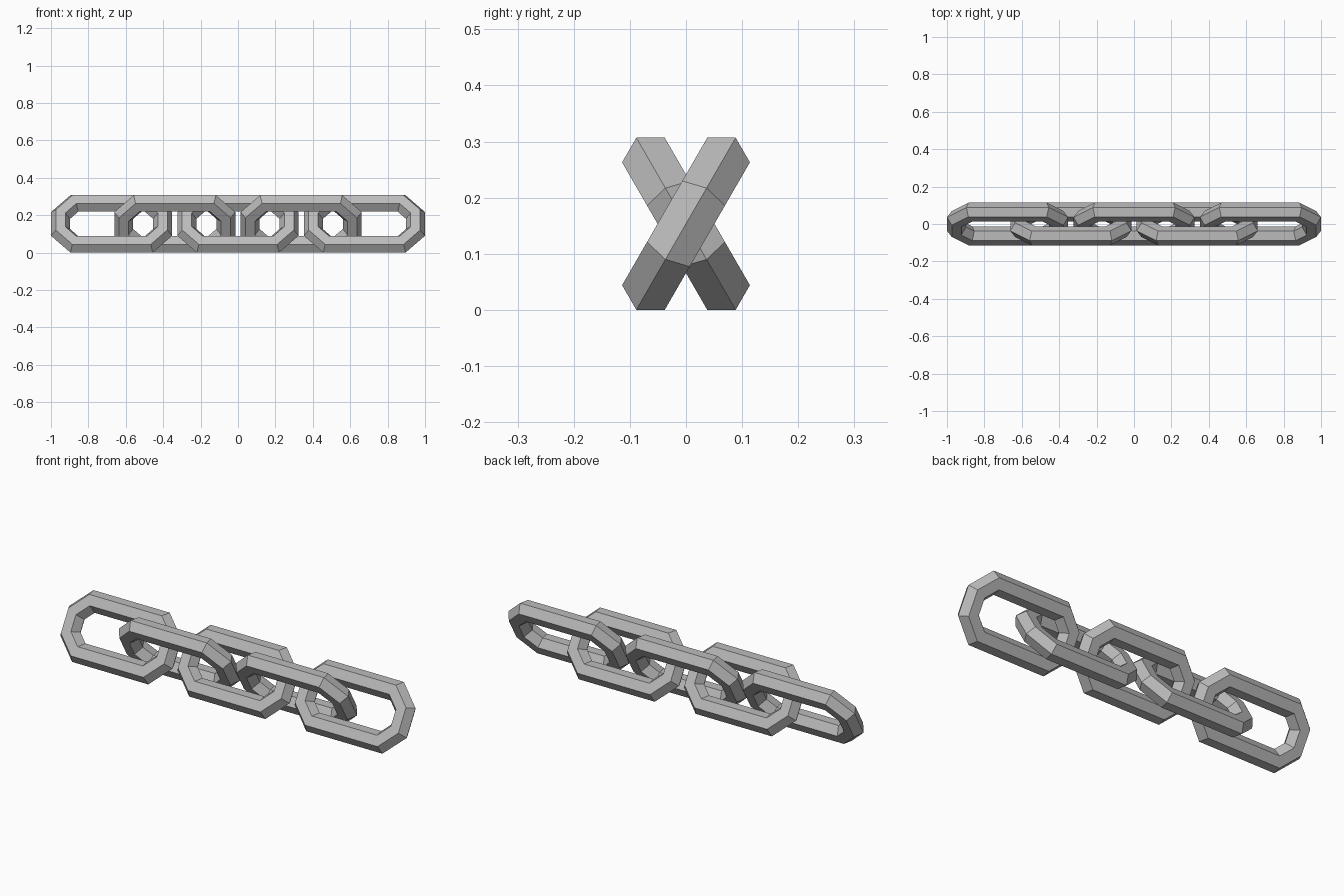
import bpy, bmesh
from math import sin, cos, pi, radians

cube = bpy.data.objects.get("Cube")
if cube:
    bpy.data.objects.remove(cube, do_unlink=True)

BEND = 0.1264      # centre line radius of the rounded ends
BAR = 0.0507       # radius of the six-sided bar
STRAIGHT = 0.1465  # half length of the straight sides
PITCH = 0.338      # spacing between links
LIFT = 0.1534      # height of the chain axis

# Grey metal
steel = bpy.data.materials.new("grey steel")
steel.use_nodes = True
grey = (0.5, 0.5, 0.5, 1)
steel.diffuse_color = grey
steel.node_tree.nodes["Principled BSDF"].inputs["Base Color"].default_value = grey


def link_mesh():
    """Six-sided bar swept round a stretched octagon lying in the XZ plane."""
    bm = bmesh.new()
    rings = []
    for i in range(8):
        a = pi / 8 + i * pi / 4
        shift = STRAIGHT if cos(a) > 0 else -STRAIGHT
        ring = []
        for j in range(6):
            b = j * pi / 3
            r = (BEND + BAR * cos(b)) / cos(pi / 8)  # mitred corners
            ring.append(bm.verts.new((r * cos(a) + shift, BAR * sin(b), r * sin(a))))
        rings.append(ring)
    for i in range(8):
        p, q = rings[i], rings[(i + 1) % 8]
        for j in range(6):
            k = (j + 1) % 6
            bm.faces.new((p[j], p[k], q[k], q[j]))
    bmesh.ops.recalc_face_normals(bm, faces=bm.faces)
    mesh = bpy.data.meshes.new("chain_link")
    bm.to_mesh(mesh)
    bm.free()
    mesh.materials.append(steel)
    return mesh


# Five links, tilted alternately to either side
mesh = link_mesh()
for n in range(5):
    link = bpy.data.objects.new(f"chain_link_{n + 1}", mesh)
    link.location = ((n - 2) * PITCH, 0, LIFT)
    link.rotation_euler.x = radians(30 if n % 2 else -30)
    bpy.context.collection.objects.link(link)
